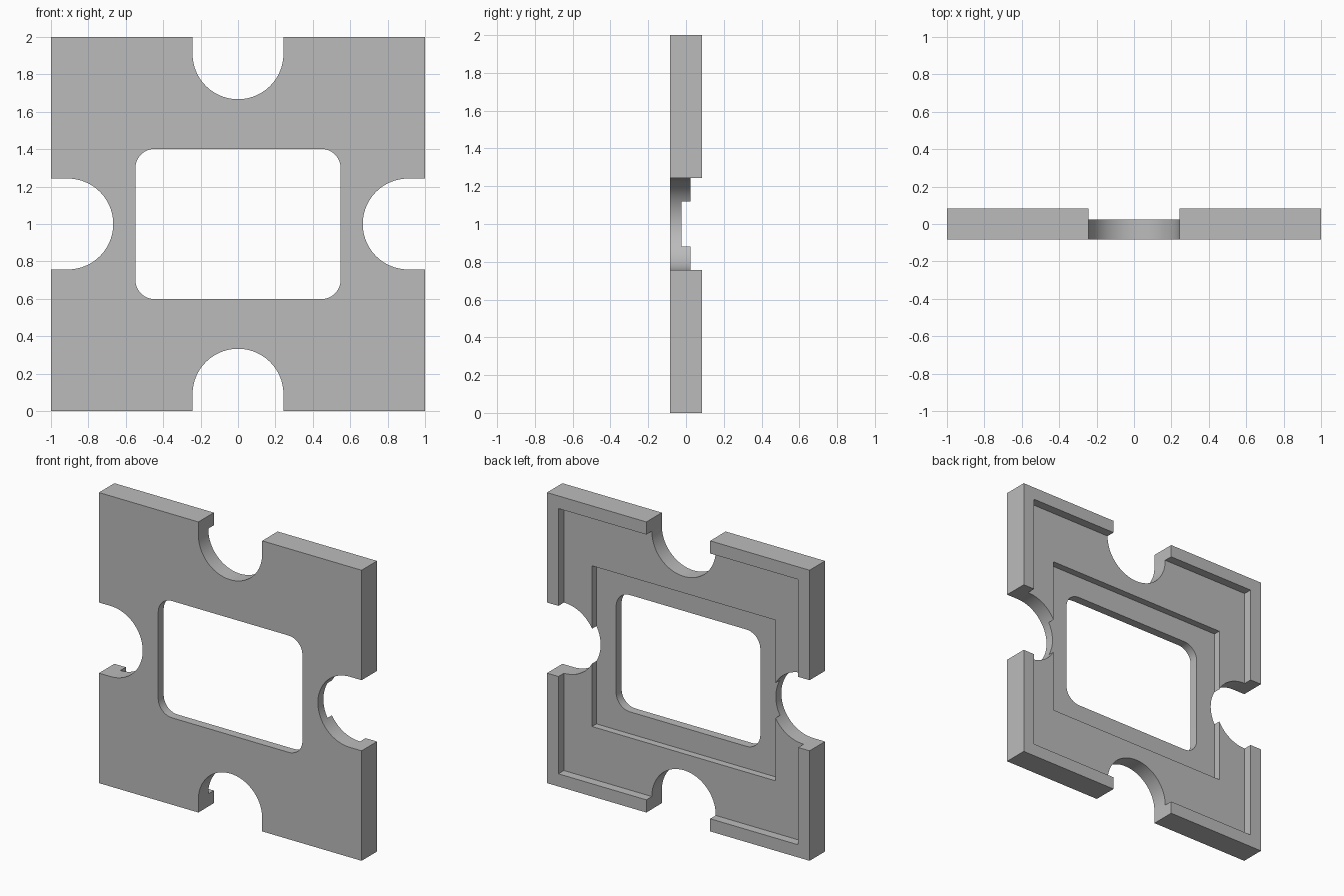
import bpy, bmesh
from math import sin, cos, pi, radians

default = bpy.data.objects.get("Cube")
if default:
    bpy.data.objects.remove(default, do_unlink=True)

GREY = (0.5, 0.5, 0.5, 1)
mat = bpy.data.materials.new("plain grey")
mat.use_nodes = True
mat.diffuse_color = GREY
mat.node_tree.nodes["Principled BSDF"].inputs["Base Color"].default_value = GREY

HALF_T = 0.084      # half thickness of the plate
STEP = 0.024        # depth of both recess floors from the middle plane
OUT = 0.3           # overshoot of cutters
MID = 1.0           # height of the plate centre


def prism(name, points, y0, y1):
    """Extrude an (x, z) outline along y."""
    bm = bmesh.new()
    face = bm.faces.new([bm.verts.new((x, y0, z + MID)) for x, z in points])
    new = bmesh.ops.extrude_face_region(bm, geom=[face])["geom"]
    verts = [v for v in new if isinstance(v, bmesh.types.BMVert)]
    bmesh.ops.translate(bm, verts=verts, vec=(0, y1 - y0, 0))
    bmesh.ops.recalc_face_normals(bm, faces=bm.faces)
    mesh = bpy.data.meshes.new(name)
    bm.to_mesh(mesh)
    bm.free()
    mesh.materials.append(mat)
    obj = bpy.data.objects.new(name, mesh)
    bpy.context.collection.objects.link(obj)
    return obj


def arc(cx, cz, r, start, end, n):
    return [(cx + r * cos(start + (end - start) * i / n),
             cz + r * sin(start + (end - start) * i / n)) for i in range(n + 1)]


def rectangle(hx, hz):
    return [(-hx, -hz), (hx, -hz), (hx, hz), (-hx, hz)]


def rounded_rectangle(hx, hz, r):
    pts = []
    for i, (sx, sz) in enumerate([(1, 1), (-1, 1), (-1, -1), (1, -1)]):
        pts += arc(sx * (hx - r), sz * (hz - r), r, i * pi / 2, (i + 1) * pi / 2, 10)
    return pts


def turn(points, quarter):
    for _ in range(quarter):
        points = [(-z, x) for x, z in points]
    return points


# Square plate
plate = prism("frame_plate", rectangle(1, 1), -HALF_T, HALF_T)

# Two stepped recesses in the back and the window through the middle
cutters = [
    prism("outer_recess_cutter", rectangle(0.913, 0.913), STEP, OUT),
    prism("inner_recess_cutter", rectangle(0.699, 0.553), -STEP, OUT),
    prism("window_cutter", rounded_rectangle(0.549, 0.402, 0.105), -OUT, OUT),
]

# Round-ended notch in the middle of each side
R = 0.243
notch = [(-R, 1.2)] + arc(0, 0.91, R, pi, 2 * pi, 40) + [(R, 1.2)]
for q in range(4):
    cutters.append(prism(f"notch_cutter_{q}", turn(notch, q), -OUT, OUT))

# Cut, then discard the cutters
bpy.ops.object.select_all(action="DESELECT")
plate.select_set(True)
bpy.context.view_layer.objects.active = plate
for cutter in cutters:
    cutter.hide_render = True
    mod = plate.modifiers.new(cutter.name, "BOOLEAN")
    mod.operation = "DIFFERENCE"
    mod.solver = "EXACT"
    mod.object = cutter
    bpy.ops.object.modifier_apply(modifier=mod.name)
    bpy.data.objects.remove(cutter, do_unlink=True)

bpy.ops.object.shade_smooth_by_angle(angle=radians(30))
